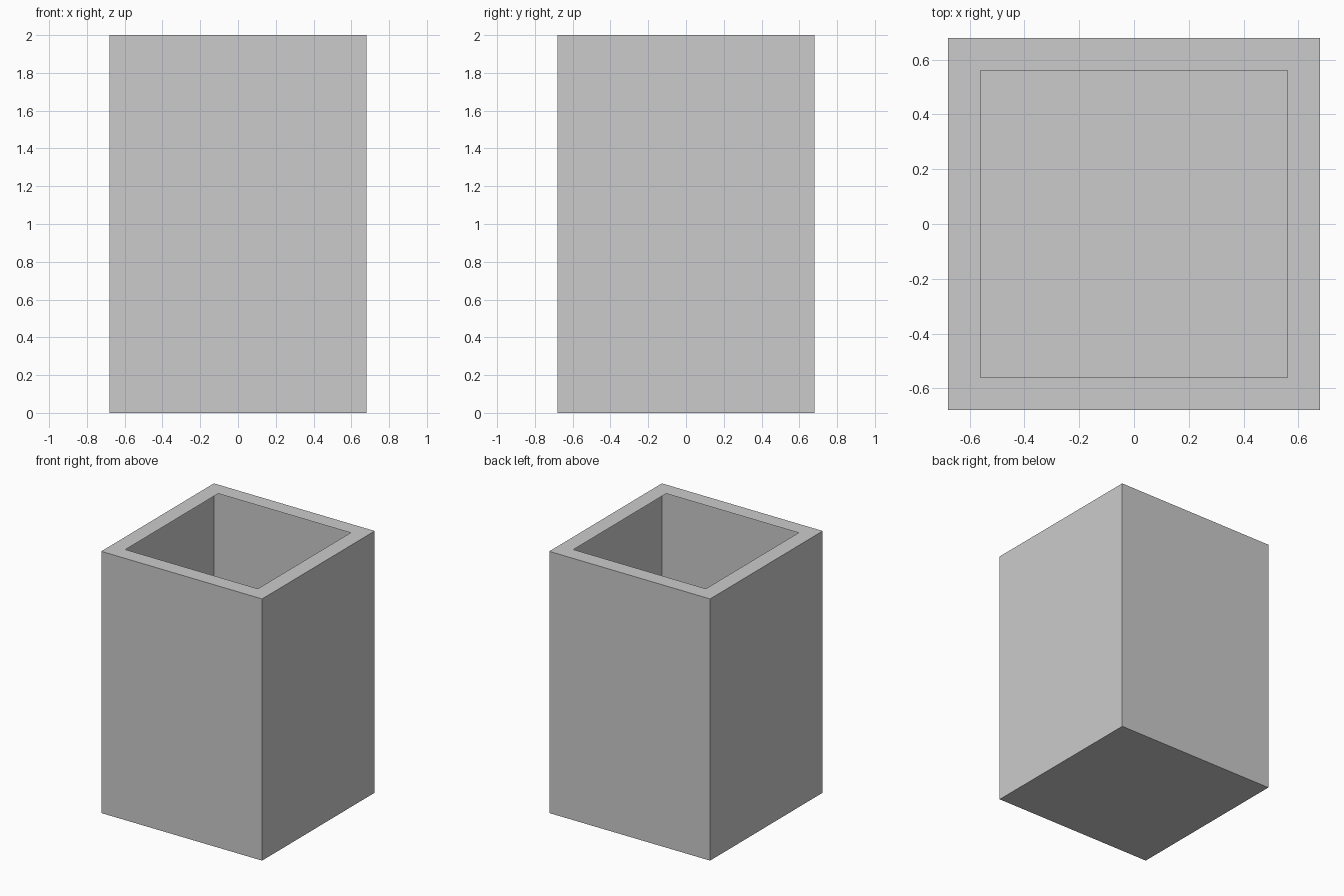
import bpy, bmesh
from mathutils import Matrix

if "Cube" in bpy.data.objects:
    bpy.data.objects.remove(bpy.data.objects["Cube"])

WIDTH, HEIGHT, RIM = 1.36, 2.0, 0.12

# Thin-walled square box with a closed base
bm = bmesh.new()
bmesh.ops.create_cube(bm, size=1.0, matrix=Matrix.Translation((0, 0, HEIGHT / 2))
                      @ Matrix.Diagonal((WIDTH, WIDTH, HEIGHT, 1)))

# Flat rim around the opening: inset the top, then remove its centre
bm.normal_update()
top = max(bm.faces, key=lambda f: f.calc_center_median().z)
bmesh.ops.inset_region(bm, faces=[top], thickness=RIM, use_even_offset=True)
bmesh.ops.delete(bm, geom=[top], context='FACES')

mesh = bpy.data.meshes.new("open_box")
bm.to_mesh(mesh)
bm.free()
bpy.context.collection.objects.link(bpy.data.objects.new("open_box", mesh))
